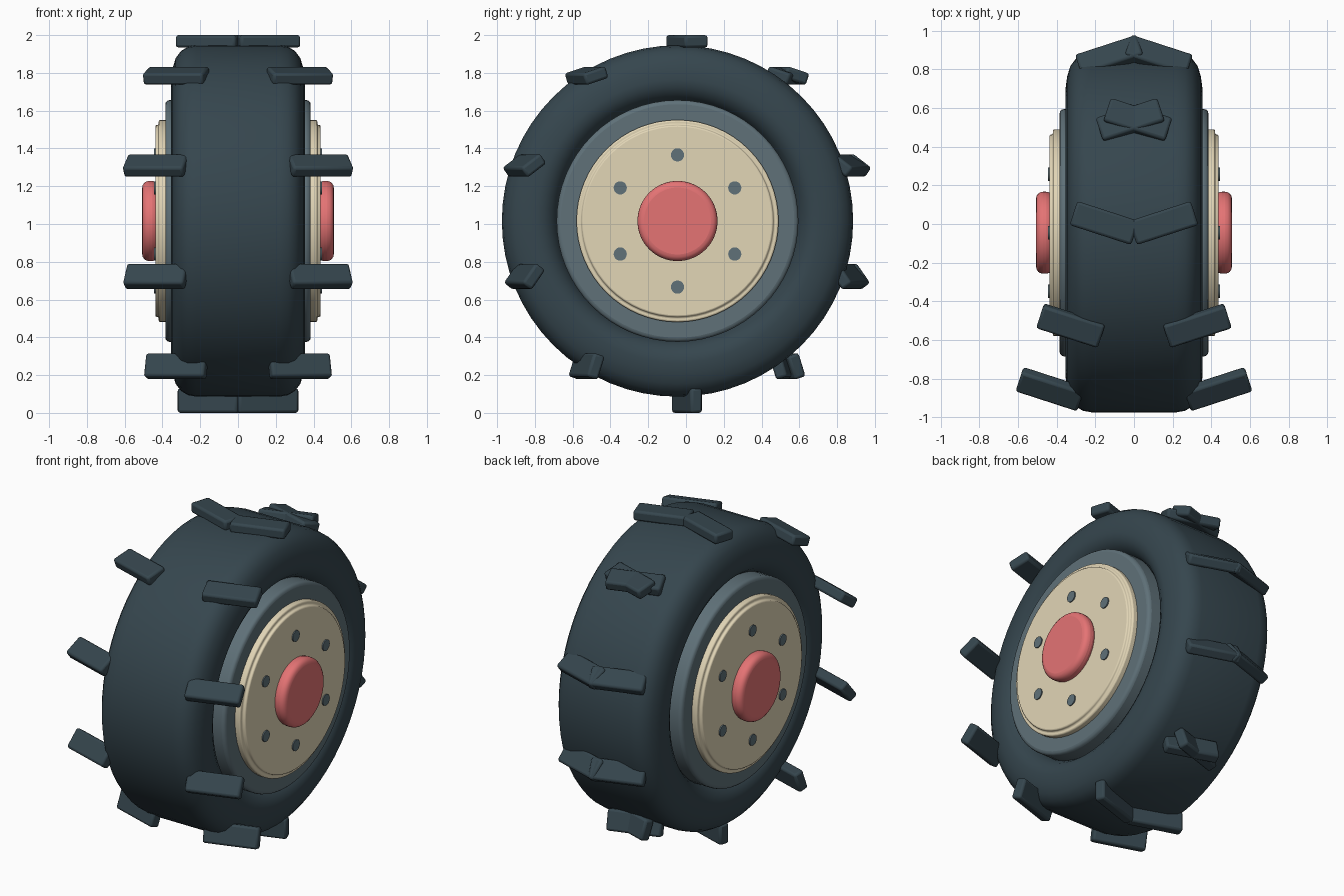
import bpy, bmesh, math
from mathutils import Matrix

cube = bpy.data.objects.get("Cube")
if cube:
    bpy.data.objects.remove(cube, do_unlink=True)

CENTRE = Matrix.Translation((0, -0.045, 1.016))
SEGMENTS = 64


def material(name, rgb):
    mat = bpy.data.materials.new(name)
    mat.use_nodes = True
    mat.diffuse_color = (*rgb, 1)
    mat.node_tree.nodes["Principled BSDF"].inputs["Base Color"].default_value = (*rgb, 1)
    return mat


rubber = material("dark rubber", (0.036, 0.061, 0.076))
steel = material("grey steel", (0.115, 0.165, 0.19))
cream = material("cream paint", (0.76, 0.67, 0.47))
red = material("coral red", (0.78, 0.172, 0.175))


def finish(name, bm, mat, bevel=0, segments=3):
    """Turn a bmesh into a shaded object placed on the wheel centre."""
    bmesh.ops.recalc_face_normals(bm, faces=bm.faces)
    mesh = bpy.data.meshes.new(name)
    bm.to_mesh(mesh)
    bm.free()
    mesh.materials.append(mat)
    obj = bpy.data.objects.new(name, mesh)
    obj.matrix_world = CENTRE
    bpy.context.collection.objects.link(obj)
    if bevel:
        mod = obj.modifiers.new("rounded edges", 'BEVEL')
        mod.width = bevel
        mod.segments = segments
        mod.limit_method = 'ANGLE'
    bpy.ops.object.select_all(action='DESELECT')
    obj.select_set(True)
    bpy.context.view_layer.objects.active = obj
    bpy.ops.object.shade_smooth_by_angle(angle=math.radians(40))
    return obj


def lathe(profile, closed=False):
    """Spin (x, radius) points around the axle."""
    bm = bmesh.new()
    rings = []
    for x, r in profile:
        angles = [2 * math.pi * i / SEGMENTS for i in range(SEGMENTS)]
        rings.append([bm.verts.new((x, r * math.cos(a), r * math.sin(a))) for a in angles])
    pairs = list(zip(rings, rings[1:]))
    if closed:
        pairs.append((rings[-1], rings[0]))
    else:
        bm.faces.new(rings[0])
        bm.faces.new(rings[-1])
    for a, b in pairs:
        for i in range(SEGMENTS):
            j = (i + 1) % SEGMENTS
            bm.faces.new((a[i], a[j], b[j], b[i]))
    return bm


# Tyre: rounded shoulders, sidewalls rolling in to the rim
half = [(0.22, 0.93), (0.265, 0.922), (0.302, 0.9), (0.33, 0.862), (0.346, 0.81),
        (0.354, 0.75), (0.348, 0.71), (0.325, 0.672), (0.29, 0.645), (0.25, 0.63)]
finish("tyre", lathe([(-x, r) for x, r in reversed(half)] + half, closed=True), rubber)

# Rim drum running through the tyre
finish("rim", lathe([(-0.385, 0.64), (0.385, 0.64)]), steel, 0.022)

for side, label in ((1, "left"), (-1, "right")):
    # Stepped wheel disc and hub cap
    disc = [(0.37, 0.535), (0.42, 0.535), (0.42, 0.508), (0.438, 0.508)]
    finish(label + "_wheel_disc", lathe([(side * x, r) for x, r in disc]), cream, 0.01)
    hub = [(0.42, 0.212), (0.507, 0.212)]
    finish(label + "_hub_cap", lathe([(side * x, r) for x, r in hub]), red, 0.035, 4)

    # Ring of six bolts
    bm = bmesh.new()
    for i in range(6):
        a = math.pi / 2 + i * math.pi / 3
        place = Matrix.Translation((side * 0.425, 0.35 * math.cos(a), 0.35 * math.sin(a)))
        bmesh.ops.create_cone(bm, cap_ends=True, segments=20, radius1=0.035, radius2=0.035,
                              depth=0.04, matrix=place @ Matrix.Rotation(math.pi / 2, 4, 'Y'))
    finish(label + "_bolts", bm, steel)

    # Ten tread lugs, the whole ring yawed outward; each lug turns at half its ring angle
    bm = bmesh.new()
    yaw = Matrix.Rotation(side * math.radians(18), 4, 'Z')
    for i in range(10):
        a = i * math.pi / 5
        place = Matrix.Translation((side * 0.162, -0.951 * math.sin(a), 0.951 * math.cos(a)))
        size = Matrix.Diagonal((0.335, 0.13, 0.065, 1))
        bmesh.ops.create_cube(bm, size=1, matrix=yaw @ place @ Matrix.Rotation(a / 2, 4, 'X') @ size)
    finish(label + "_tread_lugs", bm, rubber, 0.014, 2)
